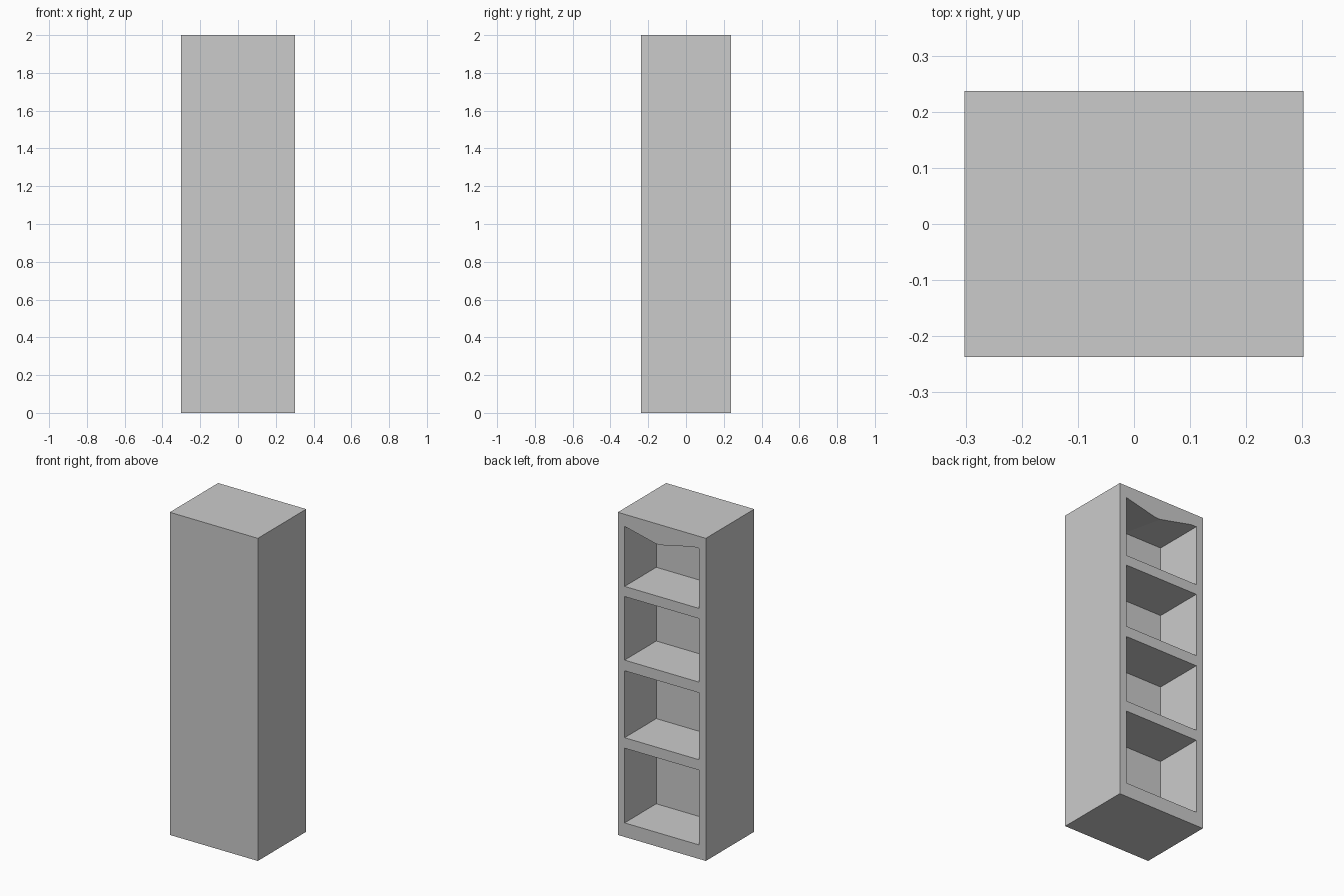
import bpy, bmesh

if "Cube" in bpy.data.objects:
    bpy.data.objects.remove(bpy.data.objects["Cube"])

HW, HD, H = 0.302, 0.237, 2.0      # cabinet half width, half depth, height
OPEN_W = 0.255                     # half width of each opening
INNER_Y = -0.073                   # inner wall of the compartments
OUT_Y = HD + 0.05                  # cutters reach past the back face


def loft(name, profile_a, profile_b):
    """Closed solid between two matching profiles."""
    bm = bmesh.new()
    a = [bm.verts.new(p) for p in profile_a]
    b = [bm.verts.new(p) for p in profile_b]
    bm.faces.new(a)
    bm.faces.new(b[::-1])
    n = len(a)
    for i in range(n):
        j = (i + 1) % n
        bm.faces.new((a[i], b[i], b[j], a[j]))
    bmesh.ops.recalc_face_normals(bm, faces=bm.faces)
    me = bpy.data.meshes.new(name)
    bm.to_mesh(me)
    bm.free()
    ob = bpy.data.objects.new(name, me)
    bpy.context.collection.objects.link(ob)
    return ob


def opening(y, z0, z1, dip=None):
    """Opening outline at depth y; dip lowers the middle of the top edge."""
    pts = [(-OPEN_W, y, z0), (OPEN_W, y, z0), (OPEN_W, y, z1)]
    if dip is not None:
        pts.append((0.008, y, z1 - dip))
    return pts + [(-OPEN_W, y, z1)]


# Cabinet body
base = [(-HW, -HD), (HW, -HD), (HW, HD), (-HW, HD)]
cabinet = loft("cabinet", [(x, y, 0) for x, y in base], [(x, y, H) for x, y in base])

# Compartments open to the back; the top one has a sagging lip
cutters = []
for z0, z1 in [(0.087, 0.55), (0.615, 1.03), (1.096, 1.49)]:
    cutters.append(loft("compartment_cutter", opening(INNER_Y, z0, z1),
                        opening(OUT_Y, z0, z1)))
sag = 0.05 * (OUT_Y - INNER_Y) / (HD - INNER_Y)
cutters.append(loft("top_compartment_cutter", opening(INNER_Y, 1.553, 1.925, 0.0),
                    opening(OUT_Y, 1.553, 1.925, sag)))

bpy.context.view_layer.objects.active = cabinet
for c in cutters:
    c.hide_render = True
    mod = cabinet.modifiers.new("compartment", 'BOOLEAN')
    mod.operation = 'DIFFERENCE'
    mod.solver = 'EXACT'
    mod.object = c
    bpy.ops.object.modifier_apply(modifier=mod.name)
    bpy.data.objects.remove(c)
